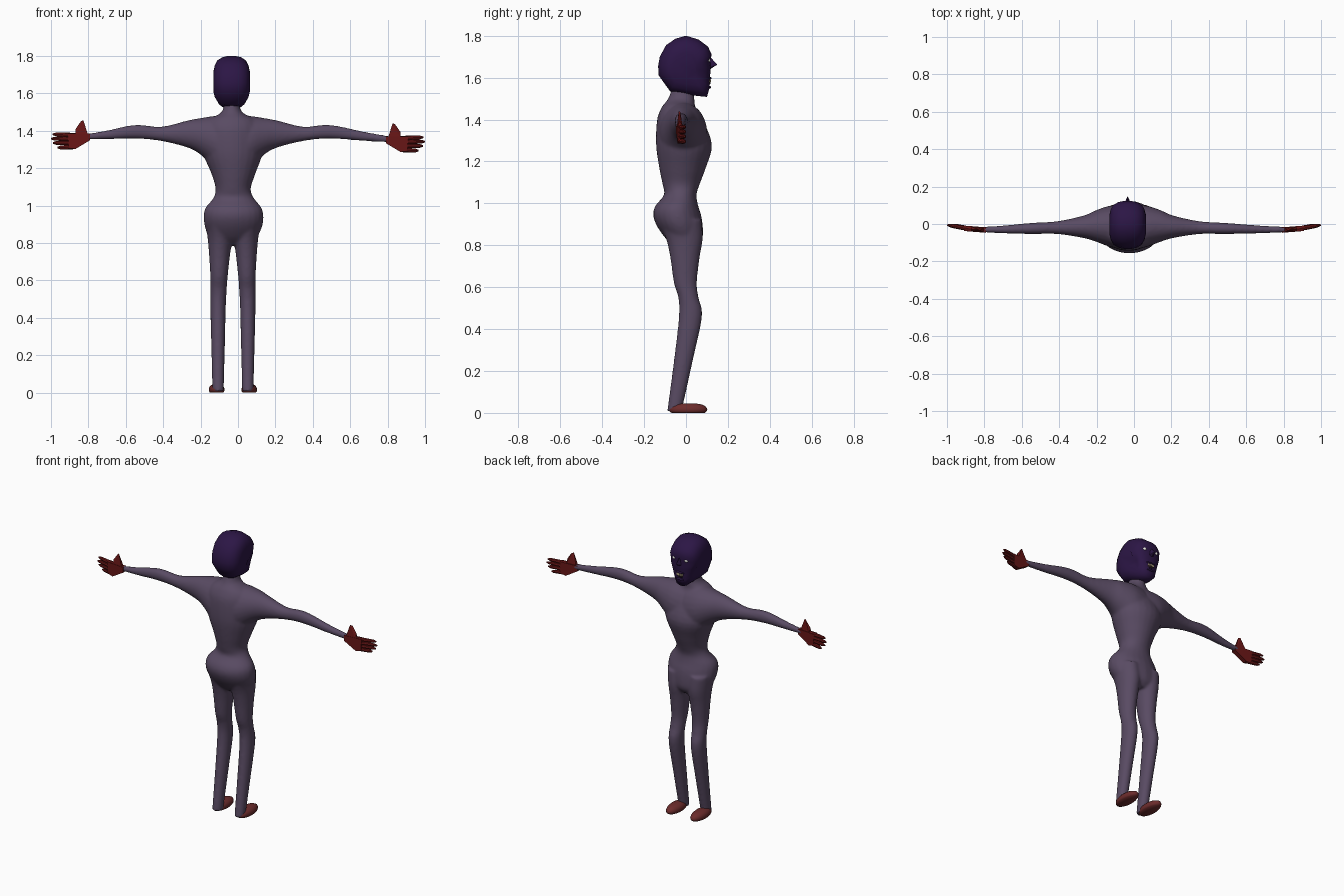
import bpy, bmesh
from math import cos, sin, pi
from mathutils import Vector, Matrix

if "Cube" in bpy.data.objects:
    bpy.data.objects.remove(bpy.data.objects["Cube"])

CX = -0.03  # body centre line


def material(name, rgb):
    m = bpy.data.materials.new(name)
    m.diffuse_color = (*rgb, 1)
    m.use_nodes = True
    m.node_tree.nodes["Principled BSDF"].inputs["Base Color"].default_value = m.diffuse_color
    return m


PURPLE = material("dark_purple", (0.025, 0.008, 0.06))
MAUVE = material("mauve", (0.10, 0.07, 0.125))
RED = material("red", (0.14, 0.008, 0.008))
SHOE = material("shoe_red", (0.15, 0.025, 0.025))
WHITE = material("white", (0.85, 0.85, 0.8))
DARK = material("mouth_dark", (0.015, 0.008, 0.01))
TOOTH = material("tooth", (0.5, 0.42, 0.25))


def finish(name, bm, mat, smooth=True):
    bmesh.ops.recalc_face_normals(bm, faces=bm.faces)
    for f in bm.faces:
        f.smooth = smooth
    me = bpy.data.meshes.new(name)
    bm.to_mesh(me)
    bm.free()
    ob = bpy.data.objects.new(name, me)
    bpy.context.collection.objects.link(ob)
    me.materials.append(mat)
    return ob


def skin(bm, rings):
    rings = [[bm.verts.new(p) for p in r] for r in rings]
    n = len(rings[0])
    for a, b in zip(rings, rings[1:]):
        for i in range(n):
            bm.faces.new((a[i], a[(i + 1) % n], b[(i + 1) % n], b[i]))
    bm.faces.new(rings[0])
    bm.faces.new(rings[-1])


def spline(rows, steps=4):
    out = []
    for i in range(len(rows) - 1):
        p0, p1, p2, p3 = (rows[max(0, min(len(rows) - 1, i + k))] for k in (-1, 0, 1, 2))
        for s in range(steps):
            t = s / steps
            out.append([b + .5 * t * (c - a + t * (2*a - 5*b + 4*c - d + t * (3*(b - c) + d - a)))
                        for a, b, c, d in zip(p0, p1, p2, p3)])
    return out + [rows[-1]]


def loft(bm, rows, axis, n=24):
    # each row: position along axis, then low/high limits of the two other axes
    rings = []
    for p, u0, u1, v0, v1 in spline(rows):
        ring = []
        for i in range(n):
            a = 2 * pi * i / n
            u = (u0 + u1) / 2 + (u1 - u0) / 2 * cos(a)
            v = (v0 + v1) / 2 + (v1 - v0) / 2 * sin(a)
            ring.append((u, v, p) if axis == "z" else (p, u, v))
        rings.append(ring)
    skin(bm, rings)


def hull(bm, pts):
    vs = [bm.verts.new(p) for p in pts]
    bmesh.ops.convex_hull(bm, input=vs)


def ellipsoid(name, loc, size, mat, u=16, v=10):
    bm = bmesh.new()
    bmesh.ops.create_uvsphere(bm, u_segments=u, v_segments=v, radius=1,
                              matrix=Matrix.LocRotScale(Vector(loc), None, Vector(size)))
    return finish(name, bm, mat)


# body: torso, legs and arms lofted, then fused into one skin
bm = bmesh.new()
torso = [(1.56, -.07, .003, -.065, .035), (1.50, -.088, .022, -.085, .04),
         (1.46, -.15, .09, -.115, .045), (1.40, -.18, .12, -.138, .08),
         (1.28, -.185, .13, -.143, .124), (1.17, -.142, .093, -.128, .095),
         (1.09, -.12, .068, -.112, .065), (1.04, -.132, .085, -.105, .05),
         (.99, -.173, .125, -.145, .058), (.945, -.184, .136, -.157, .072),
         (.89, -.178, .13, -.138, .08), (.83, -.155, .10, -.095, .078),
         (.79, -.10, .045, -.05, .05)]
leg = [(.92, -.175, -.03, -.13, .075), (.83, -.163, -.03, -.095, .08),
       (.74, -.155, -.042, -.075, .065), (.62, -.148, -.055, -.058, .052),
       (.55, -.148, -.06, -.037, .06), (.46, -.148, -.065, -.034, .077),
       (.25, -.143, -.07, -.058, .033), (.008, -.137, -.076, -.09, -.02)]
arm = [(-.82, -.045, -.015, 1.352, 1.382), (-.70, -.05, -.008, 1.354, 1.402),
       (-.55, -.054, .006, 1.358, 1.432), (-.41, -.054, .015, 1.345, 1.422),
       (-.27, -.075, .045, 1.31, 1.455), (-.20, -.096, .075, 1.272, 1.468),
       (-.12, -.125, .10, 1.2, 1.48), (-.04, -.13, .10, 1.15, 1.48)]
loft(bm, torso, "z")
loft(bm, leg, "z")
loft(bm, [(z, -.054 - b, -.054 - a, c, d) for z, a, b, c, d in leg], "z")
loft(bm, arm, "x")
other = []
for x, y0, y1, z0, z1 in arm:
    k = max(0, min(1, (-x - .55) / .25))   # the other forearm is longer and lower
    other.append((-x - .06 + .06 * k, y0, y1, z0 - .015 * k, z1 - .012 * k))
loft(bm, other, "x")
body = finish("body", bm, MAUVE)
rm = body.modifiers.new("fuse", "REMESH")
rm.mode = "VOXEL"
rm.voxel_size = .008
rm.use_smooth_shade = True
sm = body.modifiers.new("soften", "SMOOTH")
sm.factor = .5
sm.iterations = 8

# head: side profile swept across the width, shrinking to each side
profile = [(-.133, 1.655), (-.125, 1.70), (-.095, 1.755), (-.05, 1.786), (0, 1.80), (.06, 1.782),
           (.105, 1.748), (.123, 1.71), (.115, 1.68), (.118, 1.645), (.116, 1.62), (.112, 1.58),
           (.112, 1.55), (.10, 1.508), (.015, 1.517), (-.076, 1.535), (-.13, 1.61)]
half = [(.097, .42), (.09, .64), (.076, .83), (.05, .95), (.02, 1)]
bm = bmesh.new()
rings = []
for x, s in [(-x, s) for x, s in half] + half[::-1]:
    ring = []
    for y, z in profile:
        taper = 1 - .3 * max(0, min(1, (1.66 - z) / .12)) * max(0, min(1, (y + .02) / .1))
        ring.append((CX - .004 + x * taper, y * s, 1.66 + (z - 1.66) * s))
    rings.append(ring)
skin(bm, rings)
finish("head", bm, PURPLE)

# face
HX = CX - .004
bm = bmesh.new()
hull(bm, [(HX, .11, 1.705), (HX, .149, 1.662), (HX - .02, .105, 1.645),
          (HX + .02, .105, 1.645), (HX, .118, 1.642), (HX, .08, 1.66)])
finish("nose", bm, PURPLE, False)
for s in (-1, 1):
    ellipsoid("eye", (HX + s * .043, .104, 1.683), (.013, .013, .011), WHITE)
ellipsoid("mouth", (HX, .100, 1.577), (.03, .018, .014), DARK)
ellipsoid("upper_lip", (HX, .104, 1.598), (.034, .019, .008), PURPLE)
ellipsoid("lower_lip", (HX, .102, 1.554), (.03, .018, .008), PURPLE)
for i in range(5):
    bm = bmesh.new()
    bmesh.ops.create_cube(bm, size=1, matrix=Matrix.LocRotScale(
        Vector((HX + (i - 2) * .009, .115 - .002 * abs(i - 2), 1.586)), None, Vector((.007, .008, .012))))
    finish("tooth", bm, TOOTH, False)

# hands
for side in (-1, 1):
    dz = -.016 if side > 0 else 0
    P = lambda x, y, z: Vector((side * x, y, z + dz))
    bm = bmesh.new()
    outline = [(.79, 1.384), (.79, 1.35), (.87, 1.302), (.905, 1.312), (.91, 1.385)]
    hull(bm, [P(x, y + (x - .79) * .08, z) for x, z in outline for y in (-.047, -.018)])
    hull(bm, [P(x, y, z) for x, y, z in ((.80, -.045, 1.37), (.80, -.02, 1.37), (.87, -.04, 1.375),
                                         (.87, -.015, 1.375), (.868, -.03, 1.41), (.826, -.035, 1.455),
                                         (.838, -.027, 1.453))])
    for zb, xt, zt in ((1.376, .992, 1.381), (1.356, 1.0, 1.358), (1.335, .99, 1.335), (1.314, .965, 1.31)):
        rings = []
        for t, r in ((0, .0125), (.45, .012), (.85, .010), (1, .004)):
            c = P(.87 + (xt - .87) * t, -.028 + .022 * t, zb + (zt - zb) * t)
            rings.append([c + Vector((0, r * cos(a * pi / 4), r * sin(a * pi / 4))) for a in range(8)])
        skin(bm, rings)
    finish("hand", bm, RED, False)

# feet: flat-soled domes
for x in (-.114, .060):
    bm = bmesh.new()
    rings = []
    for z, s in ((0, .86), (.008, .97), (.018, 1), (.03, .92), (.04, .72), (.046, .35)):
        rings.append([(x + .042 * s * cos(a * pi / 12), .01 + .092 * s * sin(a * pi / 12), z) for a in range(24)])
    skin(bm, rings)
    finish("foot", bm, SHOE)
